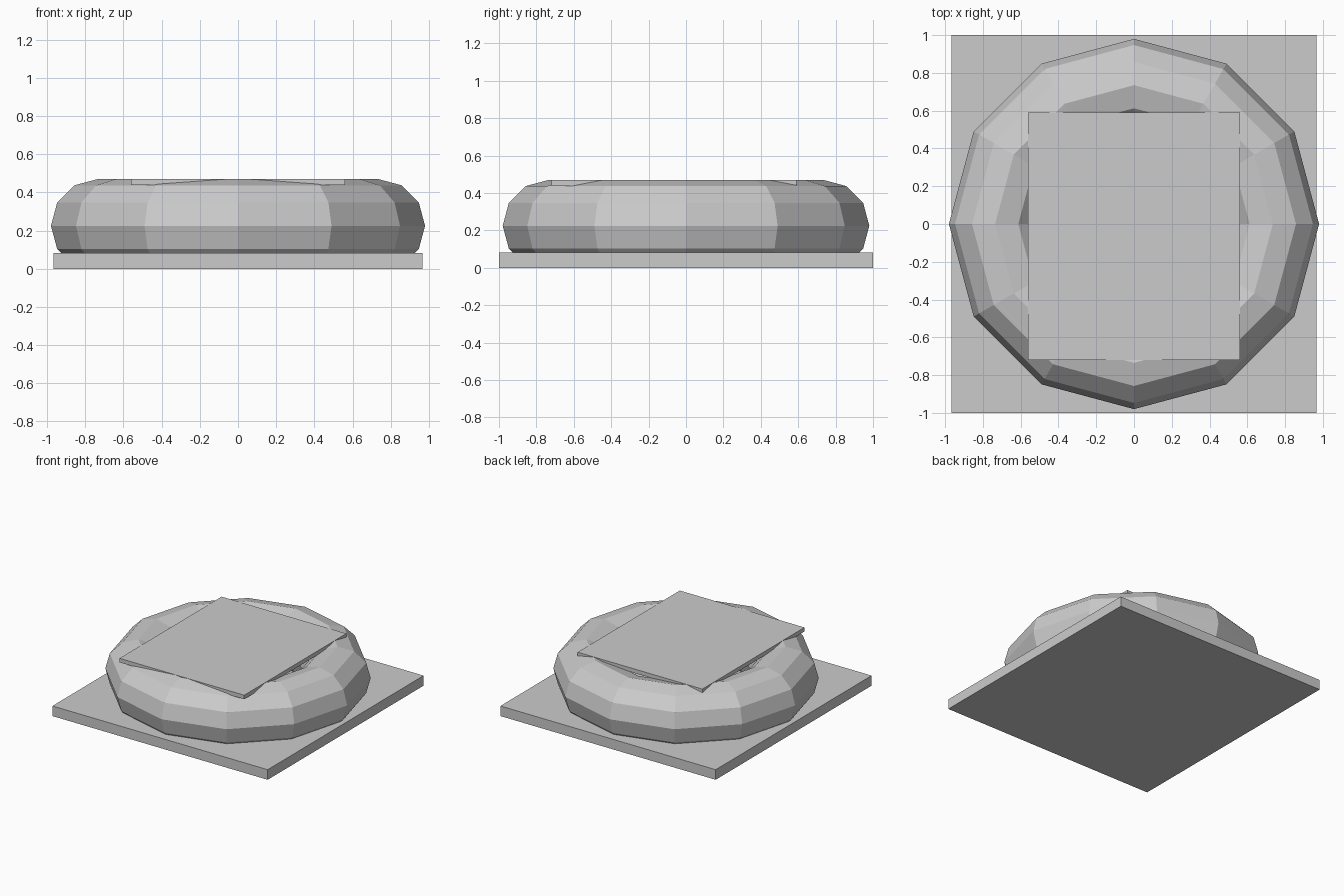
import bpy, bmesh

if "Cube" in bpy.data.objects:
    bpy.data.objects.remove(bpy.data.objects["Cube"])


def slab(name, x0, x1, y0, y1, z0, z1):
    bpy.ops.mesh.primitive_cube_add(
        size=1, location=((x0 + x1) / 2, (y0 + y1) / 2, (z0 + z1) / 2))
    ob = bpy.context.object
    ob.name = name
    ob.scale = (x1 - x0, y1 - y0, z1 - z0)
    bpy.ops.object.transform_apply(location=False, rotation=False, scale=True)
    return ob


# Square base plate
slab("base_plate", -0.967, 0.967, -1.0, 1.0, 0.0, 0.082)

# Twelve-sided faceted ring resting in the base
bpy.ops.mesh.primitive_torus_add(
    major_segments=12, minor_segments=12,
    major_radius=0.735, minor_radius=0.245, location=(0, 0, 0.225))
ring = bpy.context.object
ring.name = "ring"

# Trim the ring's underside inside the base plate
bm = bmesh.new()
bm.from_mesh(ring.data)
bmesh.ops.bisect_plane(
    bm, geom=bm.verts[:] + bm.edges[:] + bm.faces[:],
    plane_co=(0, 0, -0.165), plane_no=(0, 0, -1), clear_outer=True)
bm.to_mesh(ring.data)
bm.free()

# Thin panel lying across the ring
slab("top_panel", -0.56, 0.56, -0.72, 0.59, 0.438, 0.471)
